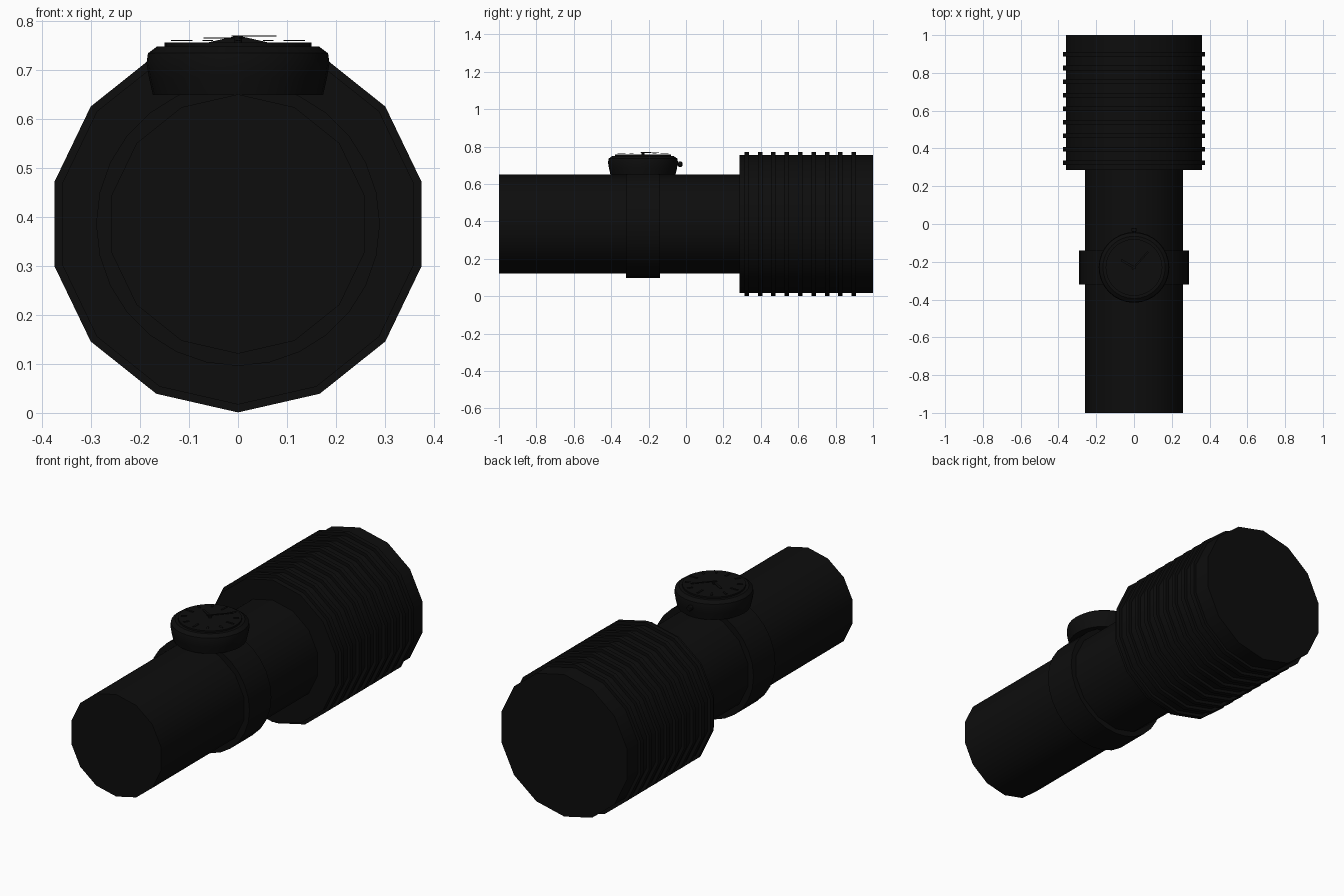
import bpy, bmesh, math
from mathutils import Matrix, Vector

if "Cube" in bpy.data.objects:
    bpy.data.objects.remove(bpy.data.objects["Cube"])

black = bpy.data.materials.new("soft black")
black.use_nodes = True
colour = (0.004, 0.004, 0.004, 1)
black.diffuse_color = colour
black.node_tree.nodes["Principled BSDF"].inputs["Base Color"].default_value = colour

AXIS_Z = 0.386
WATCH = Vector((0, -0.23, 0))


def finish(name, bm):
    """Turn a bmesh into a smooth-by-angle object."""
    bmesh.ops.recalc_face_normals(bm, faces=bm.faces)
    mesh = bpy.data.meshes.new(name)
    bm.to_mesh(mesh)
    bm.free()
    mesh.materials.append(black)
    obj = bpy.data.objects.new(name, mesh)
    bpy.context.collection.objects.link(obj)
    bpy.ops.object.select_all(action="DESELECT")
    obj.select_set(True)
    bpy.context.view_layer.objects.active = obj
    bpy.ops.object.shade_smooth_by_angle(angle=math.radians(30))
    return obj


def lathe(name, profile, sides, matrix):
    """Spin (radius, height) points about local z, with closed ends."""
    bm = bmesh.new()
    rings = []
    for r, h in profile:
        rings.append([bm.verts.new(matrix @ Vector((
            r * math.sin(math.tau * i / sides), r * math.cos(math.tau * i / sides), h)))
            for i in range(sides)])
    for a, b in zip(rings, rings[1:]):
        for i in range(sides):
            j = (i + 1) % sides
            bm.faces.new((a[i], a[j], b[j], b[i]))
    bm.faces.new(rings[0])
    bm.faces.new(rings[-1])
    return finish(name, bm)


def along_arm(name, radius, y0, y1, sides=14):
    """Cylinder lying along y, with a corner pointing up."""
    matrix = Matrix.Translation((0, 0, AXIS_Z)) @ Matrix.Rotation(-math.pi / 2, 4, "X")
    return lathe(name, [(radius, y0), (radius, y1)], sides, matrix)


def dial_bar(name, angle, r0, r1, width, z):
    """Thin bar on the dial, clockwise angle from +y."""
    bm = bmesh.new()
    place = (Matrix.Translation(WATCH + Vector((0, 0, z))) @ Matrix.Rotation(-angle, 4, "Z")
             @ Matrix.Translation((0, (r0 + r1) / 2, 0)) @ Matrix.Diagonal((width, r1 - r0, 0.002, 1)))
    bmesh.ops.create_cube(bm, size=1, matrix=place)
    return finish(name, bm)


# Arm and sleeve
along_arm("forearm", 0.265, -1, 0.3)
along_arm("sleeve", 0.369, 0.285, 1)
for i in range(9):
    y = 0.324 + i * 0.0717
    along_arm(f"sleeve_rib_{i + 1}", 0.385, y - 0.012, y + 0.012)

# Watch strap, case and dial
along_arm("watch_strap", 0.29, -0.32, -0.14, 28)
upright = Matrix.Translation(WATCH)
lathe("watch_case", [(0.174, 0.65), (0.182, 0.685), (0.187, 0.715), (0.184, 0.735),
                     (0.165, 0.749), (0.15, 0.749)], 32, upright)
lathe("watch_dial", [(0.15, 0.745), (0.15, 0.757)], 32, upright)

# Winding crown on the sleeve side
along_y = Matrix.Translation((0, 0, 0.706)) @ Matrix.Rotation(-math.pi / 2, 4, "X")
lathe("watch_crown", [(0.008, -0.06), (0.008, -0.042), (0.014, -0.04),
                      (0.014, -0.024), (0.01, -0.02)], 12, along_y)

# Hour marks and hands
for hour in range(12):
    inner = 0.095 if hour % 3 == 0 else 0.11
    dial_bar(f"hour_mark_{hour + 1}", math.tau * hour / 12, inner, 0.137, 0.01, 0.761)
dial_bar("hour_hand", math.radians(-60), -0.01, 0.078, 0.012, 0.766)
dial_bar("minute_hand", math.radians(42), -0.015, 0.112, 0.009, 0.77)
lathe("hand_pin", [(0.008, 0.755), (0.008, 0.771)], 12, upright)
